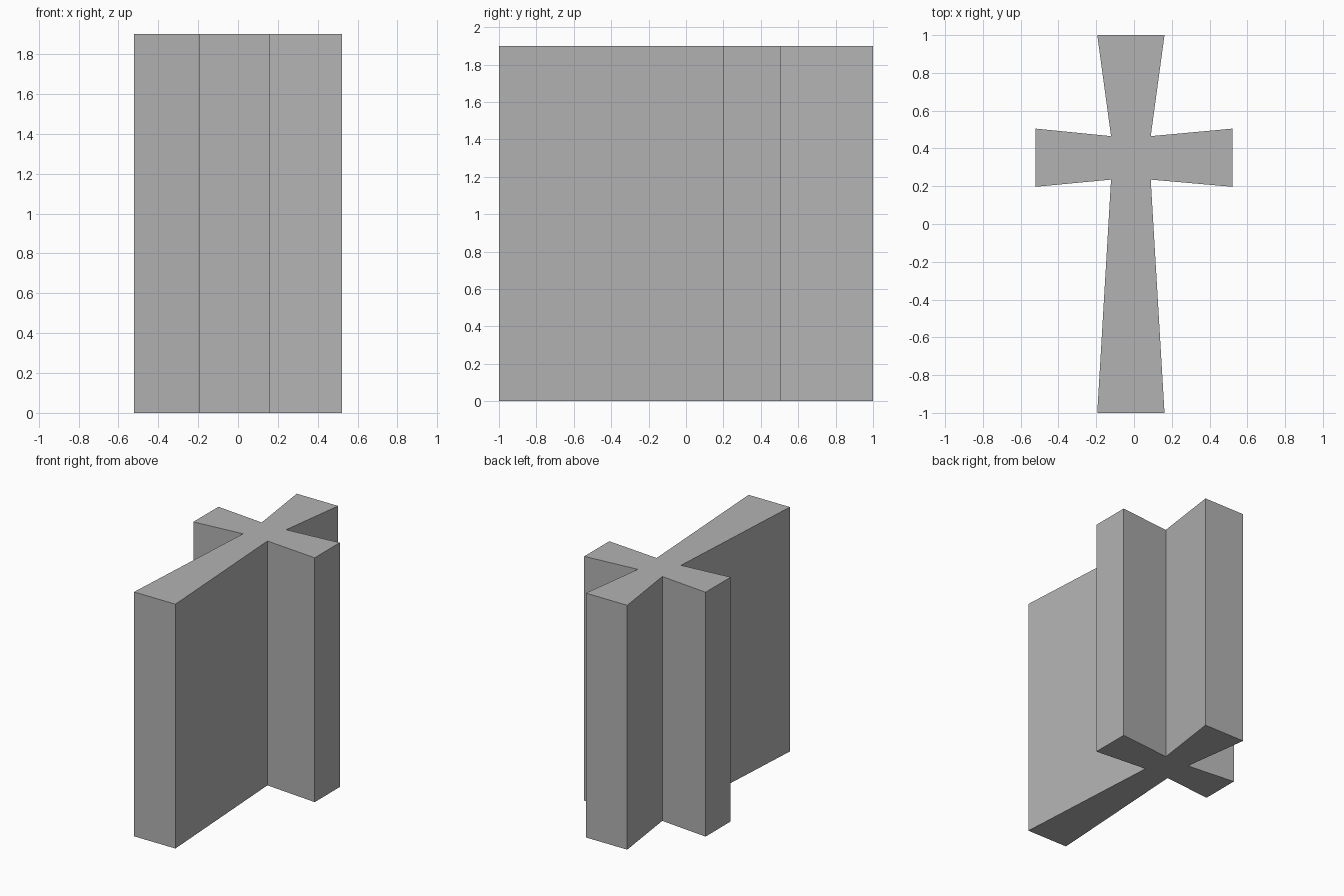
import bpy
import bmesh

cube = bpy.data.objects.get("Cube")
if cube:
    bpy.data.objects.remove(cube, do_unlink=True)

HEIGHT = 1.9
STEM_X = -0.0165      # the stem sits slightly off the middle of the arms
NECK = 0.105          # half width of the stem where it meets the arms
FLARE = 0.178         # half width of the stem at its ends
ARM_X = 0.522
NECK_LOW, NECK_HIGH = 0.235, 0.465
ARM_LOW, ARM_HIGH = 0.197, 0.505

# Plain grey
grey = bpy.data.materials.new("grey")
grey.use_nodes = True
color = (0.45, 0.45, 0.45, 1)
grey.diffuse_color = color
grey.node_tree.nodes["Principled BSDF"].inputs["Base Color"].default_value = color

# Right half of the flared cross outline, then its mirror
half = [(FLARE, -1), (NECK, NECK_LOW), (None, ARM_LOW),
        (None, ARM_HIGH), (NECK, NECK_HIGH), (FLARE, 1)]


def side_points(side):
    return [(side * ARM_X if x is None else STEM_X + side * x, y)
            for x, y in half]


outline = side_points(1) + side_points(-1)[::-1]

# Cross-shaped block, extruded upwards
bm = bmesh.new()
base = bm.faces.new([bm.verts.new((x, y, 0)) for x, y in outline])
extruded = bmesh.ops.extrude_face_region(bm, geom=[base], use_keep_orig=True)
top = [v for v in extruded["geom"] if isinstance(v, bmesh.types.BMVert)]
bmesh.ops.translate(bm, verts=top, vec=(0, 0, HEIGHT))
bmesh.ops.recalc_face_normals(bm, faces=bm.faces)

mesh = bpy.data.meshes.new("cross_block")
bm.to_mesh(mesh)
bm.free()
mesh.materials.append(grey)
bpy.context.collection.objects.link(bpy.data.objects.new("cross_block", mesh))
